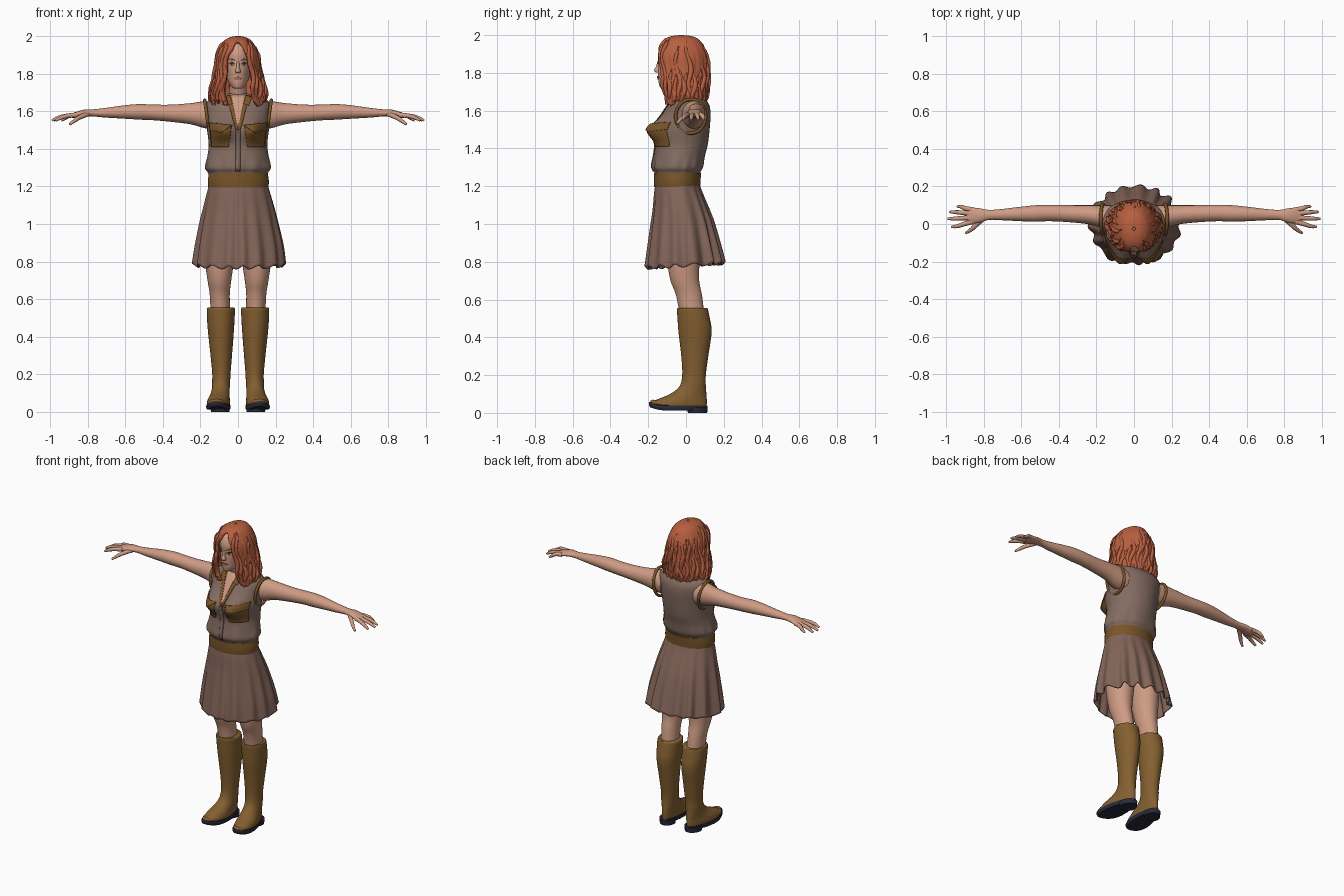
import bpy, bmesh, math, random
from math import sin, cos, pi, exp
from mathutils import Vector
from mathutils.bvhtree import BVHTree

random.seed(4)
if "Cube" in bpy.data.objects:
    bpy.data.objects.remove(bpy.data.objects["Cube"])


def material(name, *rgb):
    m = bpy.data.materials.new(name)
    m.use_nodes = True
    m.diffuse_color = (*rgb, 1)
    m.node_tree.nodes["Principled BSDF"].inputs["Base Color"].default_value = (*rgb, 1)
    return m


skin = material("skin", .62, .33, .23)
blouse_cloth = material("blouse cloth", .23, .15, .12)
skirt_cloth = material("skirt cloth", .23, .13, .1)
trim_tan = material("trim tan", .19, .09, .022)
boot_leather = material("boot leather", .23, .115, .03)
sole_dark = material("sole dark", .022, .024, .04)
hair_red = material("hair red", .48, .115, .05)
lip_rose = material("lip rose", .42, .16, .13)
eye_dark = material("eye dark", .05, .03, .025)
eye_white = material("eye white", .6, .55, .5)


def finish(name, bm, mat, mirror=False, thick=0, offset=-1):
    """Turn a bmesh into a smooth-shaded object with optional modifiers."""
    bmesh.ops.remove_doubles(bm, verts=bm.verts, dist=.0002)
    bmesh.ops.recalc_face_normals(bm, faces=bm.faces)
    mesh = bpy.data.meshes.new(name)
    bm.to_mesh(mesh)
    bm.free()
    mesh.materials.append(mat)
    mesh.shade_smooth()
    mesh.set_sharp_from_angle(angle=math.radians(50))
    return place(name, mesh, mirror, thick, offset)


def place(name, data, mirror=False, thick=0, offset=-1):
    ob = bpy.data.objects.new(name, data)
    bpy.context.scene.collection.objects.link(ob)
    if thick:
        mod = ob.modifiers.new("thickness", 'SOLIDIFY')
        mod.thickness, mod.offset = thick, offset
    if mirror:
        ob.modifiers.new("mirror", 'MIRROR')
    return ob


def spline_rows(keys, sub):
    """Catmull-Rom interpolation of every column in the key rows."""
    rows, last = [], len(keys) - 1
    for i in range(last):
        four = [keys[min(max(i + k, 0), last)] for k in (-1, 0, 1, 2)]
        for s in range(sub):
            t = s / sub
            rows.append([b + t / 2 * (c - a + t * (2*a - 5*b + 4*c - d + t * (3*(b - c) + d - a)))
                         for a, b, c, d in zip(*four)])
    return rows + [list(keys[-1])]


def loft(name, mat, keys, axis='z', sides=32, sub=4, warp=None, gap=None, caps=True, **kw):
    """Skin oval rings; each key is position, then low/high bounds of the two other axes."""
    bm = bmesh.new()
    rings, rows = [], spline_rows(keys, sub)
    for j, (pos, a0, a1, b0, b1) in enumerate(rows):
        start = gap(pos) if gap else 0
        ring = []
        for i in range(sides + (1 if gap else 0)):
            th = start + (2*pi - 2*start) * i / sides
            a = (a0 + a1) / 2 + (a1 - a0) / 2 * sin(th)
            b = (b0 + b1) / 2 - (b1 - b0) / 2 * cos(th)
            p = Vector((a, b, pos) if axis == 'z' else (pos, a, b))
            if warp:
                warp(p, th, j / (len(rows) - 1))
            ring.append(bm.verts.new(p))
        rings.append(ring)
    for r, s in zip(rings, rings[1:]):
        for i in range(sides):
            k = (i + 1) % len(r)
            bm.faces.new((r[i], r[k], s[k], s[i]))
    if caps:
        bm.faces.new(rings[0])
        bm.faces.new(rings[-1])
    return finish(name, bm, mat, **kw)


def tree_of(ob):
    return BVHTree.FromPolygons([v.co for v in ob.data.vertices],
                                [p.vertices[:] for p in ob.data.polygons])


def patch(name, mat, corners, tree, lift=.003, mirror=False, n=10):
    """Thin plate laid over the front of a surface; corners are (x, z) in order."""
    a, b, c, d = [Vector(p) for p in corners]
    bm, grid = bmesh.new(), []
    for i in range(n + 1):
        left, right = a.lerp(d, i / n), b.lerp(c, i / n)
        row = []
        for j in range(n + 1):
            q = left.lerp(right, j / n)
            hit = tree.ray_cast(Vector((q.x, -1, q.y)), Vector((0, 1, 0)))[0]
            row.append(bm.verts.new((q.x, (hit.y if hit else -.05) - lift, q.y)))
        grid.append(row)
    for r, s in zip(grid, grid[1:]):
        for j in range(n):
            bm.faces.new((r[j], r[j + 1], s[j + 1], s[j]))
    return finish(name, bm, mat, mirror, .005, 0)


def tubes(name, mat, paths, depth, radii, mirror=False):
    """Tapered tubes along several smooth paths."""
    cu = bpy.data.curves.new(name, 'CURVE')
    cu.dimensions, cu.bevel_depth, cu.bevel_resolution = '3D', depth, 3
    cu.use_fill_caps = True
    for path in paths:
        sp = cu.splines.new('NURBS')
        sp.points.add(len(path) - 1)
        sp.order_u, sp.use_endpoint_u, sp.resolution_u = 3, True, 5
        for i, (pt, p) in enumerate(zip(sp.points, path)):
            pt.co = (*p, 1)
            pt.radius = radii[round(i * (len(radii) - 1) / (len(path) - 1))]
    cu.materials.append(mat)
    return place(name, cu, mirror)


# Blouse with bust and gathered waist
def blouse_shape(p, th, t):
    if cos(th) > 0:
        p.y -= .055 * exp(-((abs(p.x) - .08) / .055)**2 - ((p.z - 1.5) / .055)**2)
    fold = 1 + .025 * sin(11*th + 2*sin(3*th)) * exp(-((p.z - 1.31) / .045)**2)
    p.x *= fold
    p.y *= fold


blouse = loft("blouse", blouse_cloth, [
    (1.22, -.15, .15, -.16, .07), (1.27, -.158, .158, -.165, .075),
    (1.3, -.174, .172, -.178, .09), (1.36, -.163, .163, -.17, .1),
    (1.42, -.156, .156, -.163, .115), (1.5, -.164, .164, -.165, .125),
    (1.58, -.17, .17, -.125, .13), (1.63, -.172, .172, -.095, .123),
    (1.665, -.15, .15, -.07, .1), (1.685, -.09, .09, -.055, .08),
    (1.695, -.05, .05, -.045, .05)], sides=64, sub=5, warp=blouse_shape)
chest = tree_of(blouse)
patch("neckline_skin", skin, [(-.045, 1.685), (.045, 1.685), (.002, 1.51), (-.002, 1.51)], chest)
patch("neckline_trim", trim_tan, [(.036, 1.685), (.062, 1.68), (.012, 1.5), (0, 1.5)], chest, .005, True)
patch("collar_flap", trim_tan, [(.045, 1.685), (.075, 1.675), (.06, 1.63), (.03, 1.64)], chest, .007, True)
patch("button_placket", blouse_cloth, [(-.012, 1.51), (.012, 1.51), (.012, 1.28), (-.012, 1.28)], chest)
patch("pocket", trim_tan, [(.035, 1.52), (.148, 1.52), (.14, 1.41), (.05, 1.41)], chest, .003, True, 16)
patch("pocket_flap", trim_tan, [(.03, 1.525), (.152, 1.54), (.15, 1.5), (.09, 1.485)], chest, .008, True, 16)

# Armhole trim
tubes("armhole_trim", trim_tan,
      [[(.165 + .012*sin(a), .025 + .08*cos(a), 1.57 + .09*sin(a))
        for a in [2*pi*i/24 for i in range(25)]]], .009, [1], True)

# Belt
loft("belt", trim_tan, [(1.195, -.158, .162, -.168, .075), (1.23, -.16, .164, -.17, .077),
                        (1.27, -.155, .158, -.17, .08)], sides=48)


# Skirt with irregular pleats
def pleats(p, th, t):
    wave = sin(15*th + 1.3*sin(2*th) + .6*sin(5*th))
    k = 1 + .075 * t**1.3 * wave * (.75 + .25*sin(3*th + 1)) * (1 - .45*cos(th)**2 * (cos(th) > 0))
    p.x *= k
    p.y *= k
    p.z += t * (.01*wave - .012*cos(th))


loft("skirt", skirt_cloth, [
    (1.225, -.15, .154, -.16, .068), (1.17, -.163, .17, -.168, .085),
    (1.08, -.183, .195, -.175, .12), (1, -.2, .213, -.185, .148),
    (.88, -.22, .238, -.2, .18), (.78, -.232, .248, -.212, .203)],
    sides=150, sub=5, warp=pleats, caps=False, thick=.008)

# Legs and hips
loft("legs", skin, [
    (1.1, .004, .16, -.12, .08), (.95, .008, .178, -.12, .085), (.8, .022, .175, -.1, .072),
    (.7, .036, .162, -.082, .07), (.62, .044, .15, -.052, .085), (.5, .04, .145, -.03, .1)], mirror=True)


# Boots
def foot_shape(p, th, t):
    if p.z < .16:
        low = min(1, (.16 - p.z) / .08)
        heel = min(1, max(0, (p.y + .06) / .16))
        p.x = .1 + (p.x - .1) * (1 - .25*heel*low) - .09*p.y*low
        if p.y < -.1 and p.z < .06:
            p.z += 2.2 * (p.y + .1)**2


loft("boots", boot_leather, [
    (.555, .02, .163, -.045, .112), (.545, .016, .166, -.048, .117), (.5, .018, .165, -.045, .126),
    (.43, .022, .16, -.04, .136), (.3, .032, .146, -.025, .118), (.2, .04, .137, -.02, .105),
    (.14, .042, .14, -.035, .105), (.1, .04, .148, -.085, .108), (.07, .038, .157, -.155, .11),
    (.048, .037, .16, -.187, .11), (.03, .04, .158, -.187, .108)], warp=foot_shape, mirror=True)
loft("soles", sole_dark, [(.038, .034, .163, -.195, .114), (.025, .033, .164, -.197, .115),
                          (.012, .037, .16, -.19, .112)], warp=foot_shape, mirror=True)
loft("heels", sole_dark, [(.03, .036, .164, .005, .115), (0, .04, .16, .01, .112)],
     warp=foot_shape, mirror=True)

# Arms and palms
loft("arms", skin, [
    (.12, -.03, .1, 1.5, 1.645), (.18, -.018, .1, 1.51, 1.652), (.25, 0, .1, 1.53, 1.643),
    (.35, .01, .1, 1.543, 1.635), (.45, .015, .102, 1.552, 1.635), (.52, .012, .1, 1.555, 1.638),
    (.6, .015, .092, 1.56, 1.632), (.7, .02, .08, 1.566, 1.618), (.77, .022, .075, 1.572, 1.61),
    (.82, .008, .083, 1.572, 1.608), (.87, .002, .088, 1.564, 1.594), (.89, .01, .08, 1.568, 1.586)],
    axis='x', sides=24, mirror=True)

# Fingers and thumb
tips = [(.012, .97, -.015), (.034, .99, .028), (.056, .98, .064), (.076, .94, .093)]
fingers = [[(.86, y, 1.58), (.9, y + (ty - y)*.35, 1.578), (tx - .025, ty, 1.566), (tx, ty, 1.55)]
           for y, tx, ty in tips]
fingers.append([(.8, .03, 1.585), (.84, -.005, 1.57), (.87, -.035, 1.55), (.895, -.048, 1.53)])
tubes("fingers", skin, fingers, .0125, [1.1, 1, .85, .5], True)

# Neck and head
loft("neck", skin, [(1.62, -.07, .07, -.05, .07), (1.68, -.05, .05, -.05, .055),
                    (1.72, -.046, .046, -.06, .045), (1.79, -.048, .048, -.08, .05)])
head = loft("head", skin, [
    (1.72, -.02, .02, -.13, -.07), (1.727, -.032, .032, -.139, -.04), (1.75, -.048, .048, -.145, 0),
    (1.78, -.06, .06, -.147, .05), (1.82, -.07, .07, -.148, .08), (1.86, -.075, .075, -.147, .095),
    (1.9, -.077, .077, -.148, .095), (1.94, -.07, .07, -.132, .08), (1.975, -.04, .04, -.09, .04)],
    sides=40)
face = tree_of(head)
loft("nose", skin, [(1.865, -.007, .007, -.15, -.13), (1.835, -.009, .009, -.159, -.13),
                    (1.813, -.014, .014, -.169, -.13), (1.803, -.014, .014, -.16, -.13)], sides=16)
patch("eyes", eye_white, [(.018, 1.848), (.032, 1.857), (.05, 1.852), (.034, 1.843)], face, .002, True)
patch("irises", eye_dark, [(.028, 1.856), (.039, 1.856), (.038, 1.843), (.029, 1.843)], face, .004, True)
patch("eyelashes", eye_dark, [(.016, 1.85), (.032, 1.861), (.053, 1.854), (.033, 1.856)], face, .005, True)
patch("eyebrows", hair_red, [(.014, 1.87), (.035, 1.879), (.055, 1.873), (.034, 1.873)], face, .003, True)
patch("lips", lip_rose, [(-.024, 1.776), (0, 1.784), (.024, 1.776), (0, 1.765)], face, .003)

# Hair: open-fronted shell with wavy ends, then loose locks over it
hair_keys = [
    (2, -.008, .008, -.035, -.015), (1.992, -.045, .045, -.085, .04), (1.965, -.08, .08, -.132, .08),
    (1.9, -.113, .113, -.163, .113), (1.82, -.124, .124, -.158, .12), (1.75, -.138, .138, -.148, .12),
    (1.69, -.152, .15, -.135, .115), (1.65, -.148, .146, -.125, .105)]


def face_gap(z):
    if z > 1.972:
        return 0
    return min(.62, .16 + (1.972 - z) * 5) - max(0, 1.78 - z) * .9


def strands(p, th, t):
    k = 1 + t * (.018*sin(17*th + 20*p.z) + .015*sin(29*th - 14*p.z))
    p.x *= k
    p.y *= k
    p.z += .022 * max(0, t - .7) / .3 * sin(13*th + 2*sin(4*th))


loft("hair", hair_red, hair_keys, sides=120, sub=6, warp=strands, gap=face_gap, caps=False, thick=.022)
rows = spline_rows(hair_keys, 5)[8:]
locks = []
for i in range(34):
    th = .62 + (2*pi - 1.24) * i / 33
    phase, first = random.uniform(0, 6), random.randint(0, 14)
    path = []
    for j, (z, x0, x1, y0, y1) in enumerate(rows[first:]):
        a = th + .07*sin(j*.5 + phase)
        out = .97 + .035*sin(j*.4 + phase)
        path.append(((x1 - x0)/2 * out * sin(a), (y0 + y1)/2 - (y1 - y0)/2 * out * cos(a), z))
    x, y, z = path[-1]
    path.append((x * random.uniform(.9, 1.1), y, z - random.uniform(.005, .03)))
    locks.append(path)
tubes("hair_locks", hair_red, locks, .012, [.3, .9, 1.1, 1, .8, .15])
